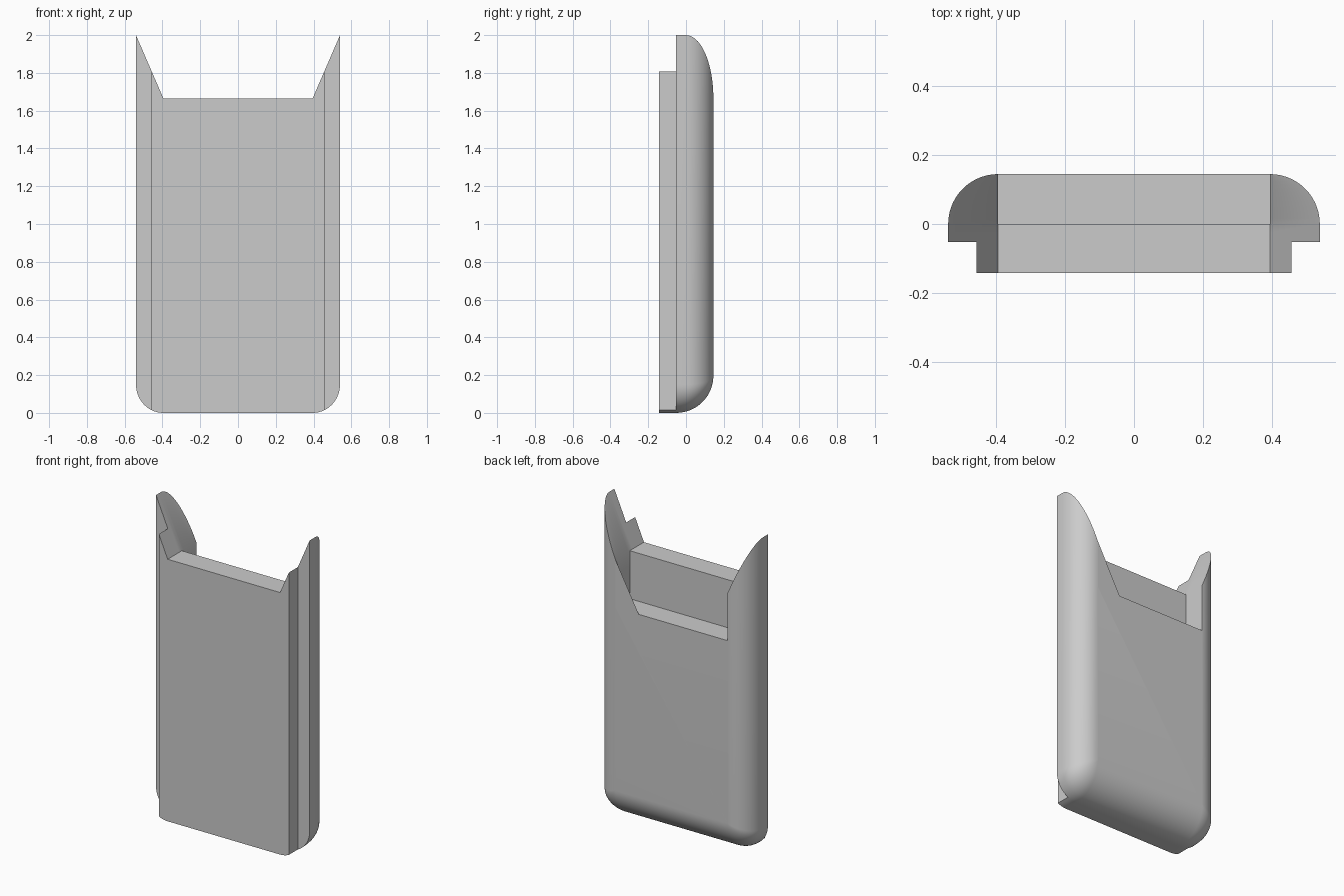
import bpy
import bmesh
from math import sin, cos, pi, sqrt

cube = bpy.data.objects.get("Cube")
if cube:
    bpy.data.objects.remove(cube, do_unlink=True)

INNER = 0.395      # half width of the flat middle
ROUND = 0.145      # radius of the long rounded back edges
PLATE = 0.457      # half width of the raised front plate
RIM_Z, LEDGE_Z = 1.665, 1.36
FRONT_Y, STEP_Y, BACK_Y = -0.142, -0.052, 0.145
FLOOR_R = BACK_Y - STEP_Y
STEPS = 14


def outline(y, edge=INNER + ROUND, rim=RIM_Z):
    """One closed slice of the body at depth y."""
    w = max(sqrt(max(ROUND**2 - max(y, 0)**2, 0)), 0.001)
    rise = min(max(y - STEP_Y, 0), FLOOR_R)
    floor = FLOOR_R - sqrt(FLOOR_R**2 - rise**2)
    centre = 0.15 + (FLOOR_R - 0.15) * (1 - w / ROUND)
    half = [(INNER, rim), (INNER, RIM_Z)]
    x = min(INNER + w, edge)
    half.append((x, RIM_Z + (x - INNER) * (2 - RIM_Z) / ROUND))
    for i in range(STEPS, -1, -1):
        a = i / STEPS * pi / 2
        half.append((min(INNER + w * sin(a), edge),
                     centre - (centre - floor) * cos(a)))
    mirrored = [(-px, pz) for px, pz in reversed(half)]
    return [(px, y, pz) for px, pz in half + mirrored]


# Slices from front plate, over the step, to the notched rounded back
slices = [outline(FRONT_Y, PLATE), outline(STEP_Y, PLATE), outline(STEP_Y),
          outline(STEP_Y / 2), outline(0), outline(0, rim=LEDGE_Z)]
slices += [outline(BACK_Y * sin(i / STEPS * pi / 2), rim=LEDGE_Z)
           for i in range(1, STEPS + 1)]

bm = bmesh.new()
rings = [[bm.verts.new(p) for p in s] for s in slices]
count = len(rings[0])
for a, b in zip(rings, rings[1:]):
    for i in range(count):
        j = (i + 1) % count
        bm.faces.new((a[i], a[j], b[j], b[i]))
caps = [bm.faces.new(rings[0]), bm.faces.new(rings[-1])]
bmesh.ops.triangulate(bm, faces=caps)
bmesh.ops.remove_doubles(bm, verts=bm.verts, dist=0.0001)
bmesh.ops.dissolve_degenerate(bm, edges=bm.edges, dist=0.0001)
bmesh.ops.recalc_face_normals(bm, faces=bm.faces)

mesh = bpy.data.meshes.new("sleeve_body")
bm.to_mesh(mesh)
bm.free()
body = bpy.data.objects.new("sleeve_body", mesh)
bpy.context.collection.objects.link(body)

# Plain grey finish
grey = bpy.data.materials.new("light_grey")
grey.use_nodes = True
colour = (0.6, 0.6, 0.6, 1)
grey.diffuse_color = colour
grey.node_tree.nodes["Principled BSDF"].inputs["Base Color"].default_value = colour
mesh.materials.append(grey)

bpy.ops.object.select_all(action="DESELECT")
body.select_set(True)
bpy.context.view_layer.objects.active = body
bpy.ops.object.shade_smooth_by_angle(angle=pi / 6)
